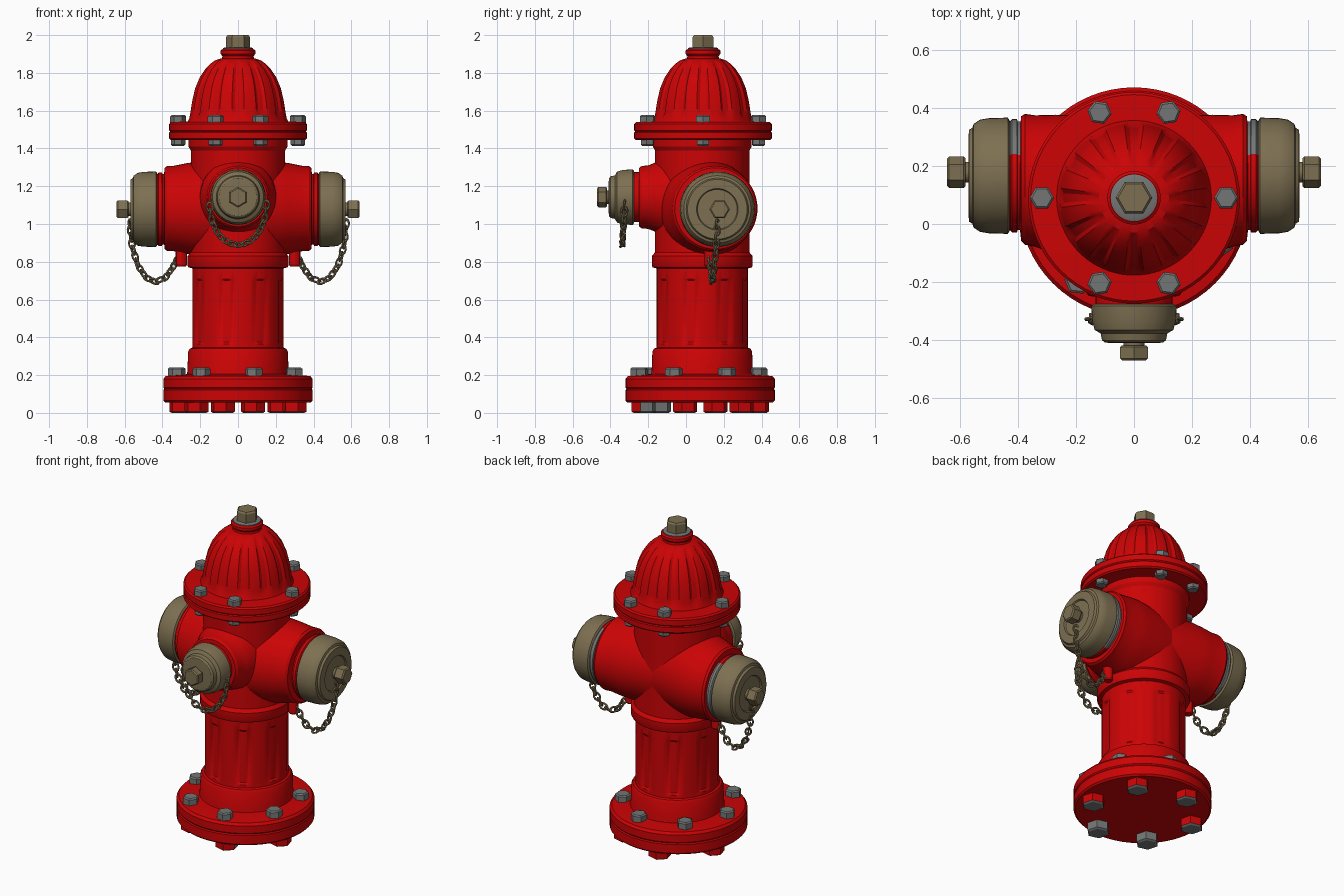
import bpy, bmesh
from math import pi, sin, cos, radians
from mathutils import Matrix, Vector

if "Cube" in bpy.data.objects:
    bpy.data.objects.remove(bpy.data.objects["Cube"], do_unlink=True)


def material(name, colour):
    m = bpy.data.materials.new(name)
    m.use_nodes = True
    m.diffuse_color = (*colour, 1)
    bsdf = m.node_tree.nodes["Principled BSDF"]
    bsdf.inputs["Base Color"].default_value = (*colour, 1)
    bsdf.inputs["Roughness"].default_value = 0.6
    return m


RED = material("red_paint", (0.6, 0.001, 0.0015))
TAN = material("tan_brass", (0.205, 0.16, 0.083))
GREY = material("grey_steel", (0.175, 0.18, 0.18))
made = []
AXIS_Y, BASE_Y, CAP_Y = 0.09, 0.075, 0.166
SIDE_Z, FRONT_Z = 1.078, 1.142


def finish(name, bm, *mats):
    bmesh.ops.recalc_face_normals(bm, faces=bm.faces)
    me = bpy.data.meshes.new(name)
    bm.to_mesh(me)
    bm.free()
    for m in mats:
        me.materials.append(m)
    ob = bpy.data.objects.new(name, me)
    bpy.context.collection.objects.link(ob)
    made.append(ob)
    return ob


def add_lathe(bm, profile, matrix, segs=48, cut=None):
    """Spin (radius, height) points; cut(angle, height) gives groove depth."""
    rings = []
    for r, z in profile:
        ring = []
        for i in range(segs):
            a = 2 * pi * i / segs
            rr = r - (cut(a, z) if cut else 0)
            ring.append(bm.verts.new(matrix @ Vector((rr * cos(a), rr * sin(a), z))))
        rings.append(ring)
    for lo, hi in zip(rings, rings[1:]):
        for i in range(segs):
            j = (i + 1) % segs
            bm.faces.new((lo[i], lo[j], hi[j], hi[i]))
    bm.faces.new(rings[0][::-1])
    bm.faces.new(rings[-1])


def lathe(name, profile, matrix, mat, segs=48, cut=None):
    bm = bmesh.new()
    add_lathe(bm, profile, matrix, segs, cut)
    return finish(name, bm, mat)


def grooves(count, half_width, depth, low, high, offset=0):
    step = 2 * pi / count

    def cut(a, z):
        away = abs((a - offset + step / 2) % step - step / 2)
        return depth if low < z < high and away < half_width else 0
    return cut


def place(x, y, z):
    return Matrix.Translation((x, y, z))


# Base flange with a seam around its rim
lathe("base_flange", [(0.385, 0.055), (0.395, 0.065), (0.395, 0.12), (0.39, 0.127),
                      (0.395, 0.134), (0.395, 0.18), (0.383, 0.195), (0.27, 0.205)],
      place(0, BASE_Y, 0), RED, 64)

# Barrel: foot, fluted lower part, collar, plain upper part
lathe("barrel", [(0.275, 0.19), (0.268, 0.22), (0.264, 0.325), (0.255, 0.34), (0.242, 0.345),
                 (0.241, 0.365), (0.241, 0.375), (0.241, 0.7), (0.241, 0.71), (0.241, 0.765),
                 (0.262, 0.77), (0.267, 0.78), (0.267, 0.83), (0.25, 0.85), (0.25, 1.39),
                 (0.262, 1.41), (0.262, 1.45)],
      place(0, AXIS_Y - 0.004, 0), RED, 96, grooves(8, 0.14, 0.008, 0.37, 0.705, radians(-15)))

# Bonnet flange and fluted dome
lathe("bonnet_flange", [(0.355, 1.444), (0.364, 1.452), (0.364, 1.484), (0.359, 1.49),
                        (0.364, 1.496), (0.364, 1.53), (0.355, 1.539), (0.275, 1.543)],
      place(0, AXIS_Y, 0), RED, 64)
lathe("dome", [(0.27, 1.535), (0.258, 1.56), (0.254, 1.59), (0.251, 1.61), (0.243, 1.66),
               (0.228, 1.72), (0.205, 1.775), (0.175, 1.82), (0.145, 1.85), (0.12, 1.867),
               (0.088, 1.877)],
      place(0, AXIS_Y, 0), RED, 96, grooves(12, 0.08, 0.011, 1.58, 1.852))
lathe("dome_collar", [(0.085, 1.865), (0.083, 1.89), (0.092, 1.9), (0.092, 1.918), (0.082, 1.926)],
      place(0, AXIS_Y, 0), RED)
lathe("nut_washer", [(0.08, 1.92), (0.08, 1.931), (0.07, 1.935)], place(0, AXIS_Y, 0), GREY)
lathe("operating_nut", [(0.063, 1.925), (0.063, 1.99), (0.055, 2.0)], place(0, AXIS_Y, 0), TAN, 6)


# Bolt rings
def bolt_ring(name, angles, radius, cy, z, size, height, mat):
    bm = bmesh.new()
    for a in angles:
        m = place(radius * cos(radians(a)), cy + radius * sin(radians(a)), z)
        m = m @ Matrix.Rotation(radians(a), 4, 'Z')
        side = 1 if height > 0 else -1
        add_lathe(bm, [(size, 0), (size, height - 0.007 * side), (size * 0.82, height)], m, 6)
    return finish(name, bm, mat)


top_angles = (0, 68, 112, 180, 248, 292)
base_angles = [-75 + i * 360 / 7 for i in range(7)]
bolt_ring("bonnet_bolts", top_angles, 0.317, AXIS_Y, 1.535, 0.042, 0.042, GREY)
bolt_ring("bonnet_under_bolts", top_angles, 0.317, AXIS_Y, 1.447, 0.038, -0.033, GREY)
bolt_ring("base_bolts", base_angles, 0.325, BASE_Y - 0.01, 0.19, 0.047, 0.05, GREY)
feet = bolt_ring("base_feet", range(-75, 285, 60), 0.31, BASE_Y, 0.06, 0.066, -0.06, RED)

# Bare steel on the undersides and on the inward sides of the front feet
feet.data.materials.append(GREY)
for p in feet.data.polygons:
    p.material_index = int(p.normal.z < -0.5 or (p.center.y < 0 and p.normal.y > 0.2))


# Chains of alternating links along a path
bpy.ops.mesh.primitive_torus_add(major_segments=10, minor_segments=6,
                                 major_radius=0.0175, minor_radius=0.0062)
link_ob = bpy.context.object
link_mesh = link_ob.data
bpy.data.objects.remove(link_ob, do_unlink=True)


def chain(name, path, spacing=0.035):
    path = [Vector(p) for p in path]
    bm = bmesh.new()
    rest, count = 0, 0
    for a, b in zip(path, path[1:]):
        d = b - a
        t = rest
        while t < d.length:
            start = len(bm.verts)
            bm.from_mesh(link_mesh)
            bm.verts.ensure_lookup_table()
            m = Matrix.Translation(a + d.normalized() * t) @ d.to_track_quat('X', 'Y').to_matrix().to_4x4()
            m = m @ Matrix.Rotation(pi / 4 + pi / 2 * (count % 2), 4, 'X') @ Matrix.Diagonal((1.35, 0.95, 1, 1))
            bmesh.ops.transform(bm, matrix=m, verts=bm.verts[start:])
            count += 1
            t += spacing
        rest = t - d.length
    finish(name, bm, TAN)


# Side outlets, mirrored left and right
for s, label in ((1, "left"), (-1, "right")):
    turn = Matrix.Rotation(s * pi / 2, 4, 'Y')
    lean = turn.copy()
    lean[1][2] = 0.17
    lathe(label + "_outlet", [(0.25, 0), (0.25, 0.2), (0.24, 0.27), (0.226, 0.34), (0.225, 0.375),
                              (0.215, 0.388), (0.18, 0.392)],
          place(0, AXIS_Y, SIDE_Z + 0.004) @ lean, RED)
    seat = place(0, CAP_Y, SIDE_Z) @ turn
    neck = lathe(label + "_neck", [(0.187, 0.37), (0.187, 0.4), (0.195, 0.403), (0.195, 0.42),
                                   (0.188, 0.425), (0.188, 0.445)], seat, RED)
    neck.data.materials.append(GREY)
    for p in neck.data.polygons:
        p.material_index = int(p.center.y > CAP_Y + 0.08)
    lathe(label + "_cap", [(0.19, 0.428), (0.2, 0.434), (0.198, 0.5), (0.193, 0.53), (0.178, 0.552),
                           (0.165, 0.556), (0.158, 0.568), (0.11, 0.57), (0.105, 0.562), (0.05, 0.562)],
          seat, TAN)
    nut_seat = place(0, CAP_Y + 0.012, SIDE_Z) @ turn
    lathe(label + "_cap_stem", [(0.036, 0.55), (0.036, 0.59)], nut_seat, TAN, 16)
    lathe(label + "_cap_nut", [(0.048, 0.58), (0.054, 0.586), (0.054, 0.636), (0.046, 0.643)],
          nut_seat @ Matrix.Rotation(pi / 6, 4, 'Z'), TAN, 6)
    lathe(label + "_chain_lug", [(0.024, 0.775), (0.03, 0.785), (0.03, 0.88)],
          place(s * 0.3, 0.125, 0), RED, 12)
    chain(label + "_chain", [(s * x, y, z) for x, y, z in (
        (0.572, 0.165, 1.0), (0.56, 0.16, 0.88), (0.53, 0.15, 0.78), (0.485, 0.145, 0.715),
        (0.44, 0.14, 0.695), (0.385, 0.135, 0.715), (0.345, 0.13, 0.77), (0.32, 0.128, 0.82))])

# Front outlet
front = place(0, 0, FRONT_Z) @ Matrix.Rotation(pi / 2, 4, 'X')
lathe("front_outlet", [(0.21, 0.0), (0.2, 0.13), (0.18, 0.17), (0.168, 0.2), (0.165, 0.235),
                       (0.155, 0.248), (0.125, 0.25)], front, RED)
lathe("front_neck", [(0.132, 0.23), (0.132, 0.29)], front, RED)
lathe("front_cap", [(0.138, 0.275), (0.147, 0.282), (0.144, 0.335), (0.135, 0.365), (0.115, 0.376),
                    (0.11, 0.4), (0.1, 0.408), (0.07, 0.41)], front, TAN)
lathe("front_cap_stem", [(0.036, 0.4), (0.036, 0.43)], front, TAN, 16)
lathe("front_cap_nut", [(0.048, 0.418), (0.055, 0.424), (0.055, 0.463), (0.047, 0.47)],
      front @ Matrix.Rotation(pi / 6, 4, 'Z'), TAN, 6)
chain("front_chain", [(0.15 * cos(a), -0.325 - 0.012 * abs(sin(a)), 1.1 + 0.21 * sin(a))
                      for a in (-pi * i / 14 for i in range(15))])

# Smooth shading with sharp edges kept
bpy.ops.object.select_all(action='DESELECT')
for ob in made:
    ob.select_set(True)
bpy.context.view_layer.objects.active = made[0]
bpy.ops.object.shade_smooth_by_angle(angle=radians(30))
